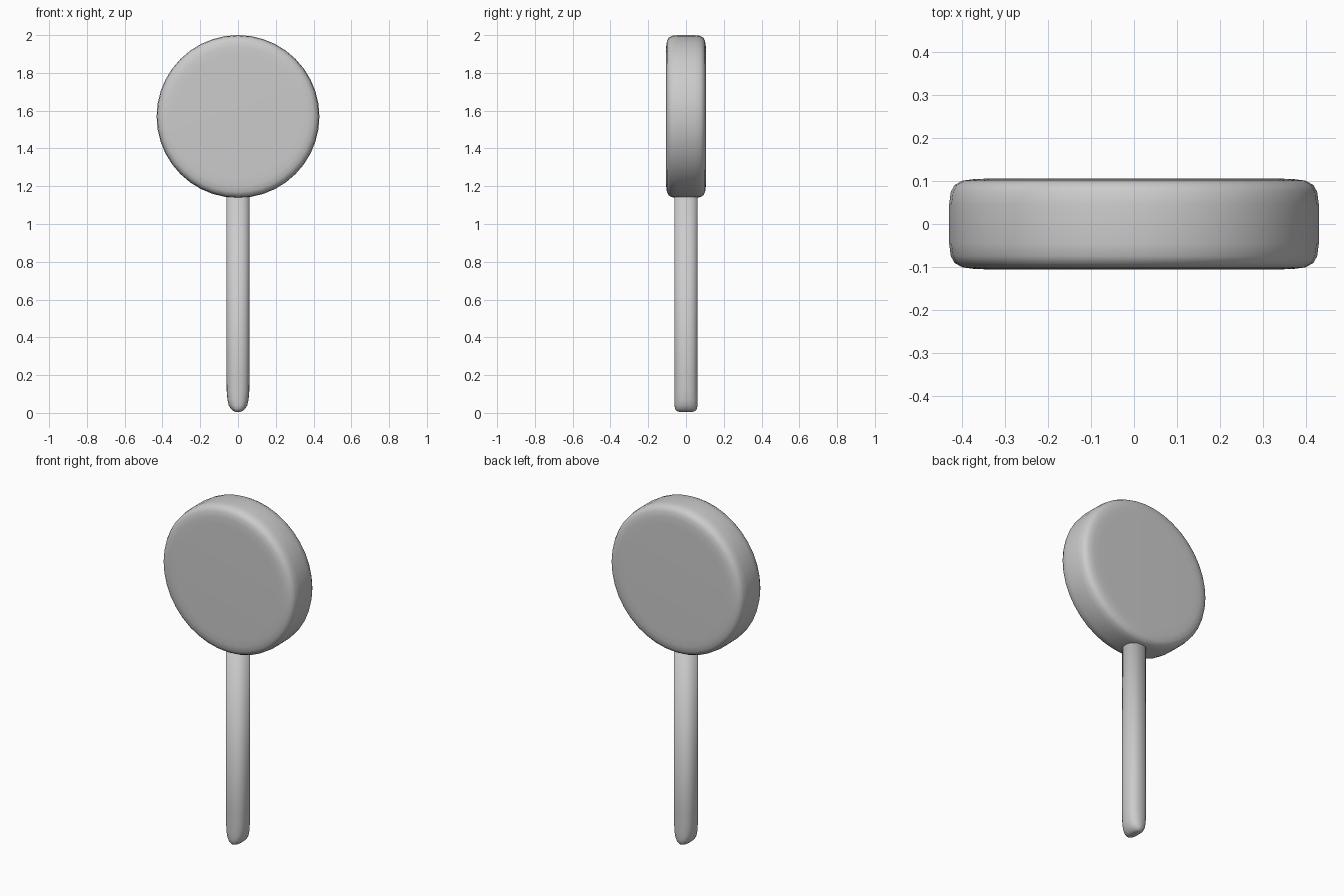
import bpy, bmesh
from math import cos, sin, pi, copysign

if "Cube" in bpy.data.objects:
    bpy.data.objects.remove(bpy.data.objects["Cube"])


def loft(name, rings):
    """Join equal-length closed rings of points and cap both ends."""
    bm = bmesh.new()
    loops = [[bm.verts.new(p) for p in ring] for ring in rings]
    n = len(loops[0])
    for a, b in zip(loops, loops[1:]):
        for i in range(n):
            j = (i + 1) % n
            bm.faces.new((a[i], a[j], b[j], b[i]))
    bm.faces.new(loops[0])
    bm.faces.new(loops[-1])
    bmesh.ops.recalc_face_normals(bm, faces=bm.faces)
    mesh = bpy.data.meshes.new(name)
    bm.to_mesh(mesh)
    bm.free()
    mesh.shade_smooth()
    obj = bpy.data.objects.new(name, mesh)
    bpy.context.collection.objects.link(obj)
    return obj


def rounded(t, r, power):
    """Coordinate of a superellipse."""
    return copysign(abs(t) ** power, t) * r


# Round head: rounded-edge disc facing the front
half = [(0.33, 0.106), (0.37, 0.105), (0.40, 0.101), (0.418, 0.091),
        (0.427, 0.075), (0.431, 0.045)]
profile = [(r, -y) for r, y in half] + [(r, y) for r, y in reversed(half)]
SIDES = 40
loft("head", [[(r * cos(2 * pi * i / SIDES), y, 1.569 + r * sin(2 * pi * i / SIDES))
               for i in range(SIDES)] for r, y in profile])

# Stick: tip is rounded across the width, nearly flat across the depth
sections = [(0.006, 0.014, 0.036), (0.01, 0.025, 0.050), (0.022, 0.038, 0.058),
            (0.04, 0.049, 0.061), (0.07, 0.056, 0.062), (0.12, 0.060, 0.062),
            (0.20, 0.061, 0.062), (1.20, 0.061, 0.062)]
N = 24
loft("stick", [[(rounded(cos(2 * pi * i / N), w, 0.85),
                 rounded(sin(2 * pi * i / N), d, 0.85), z)
                for i in range(N)] for z, w, d in sections])
